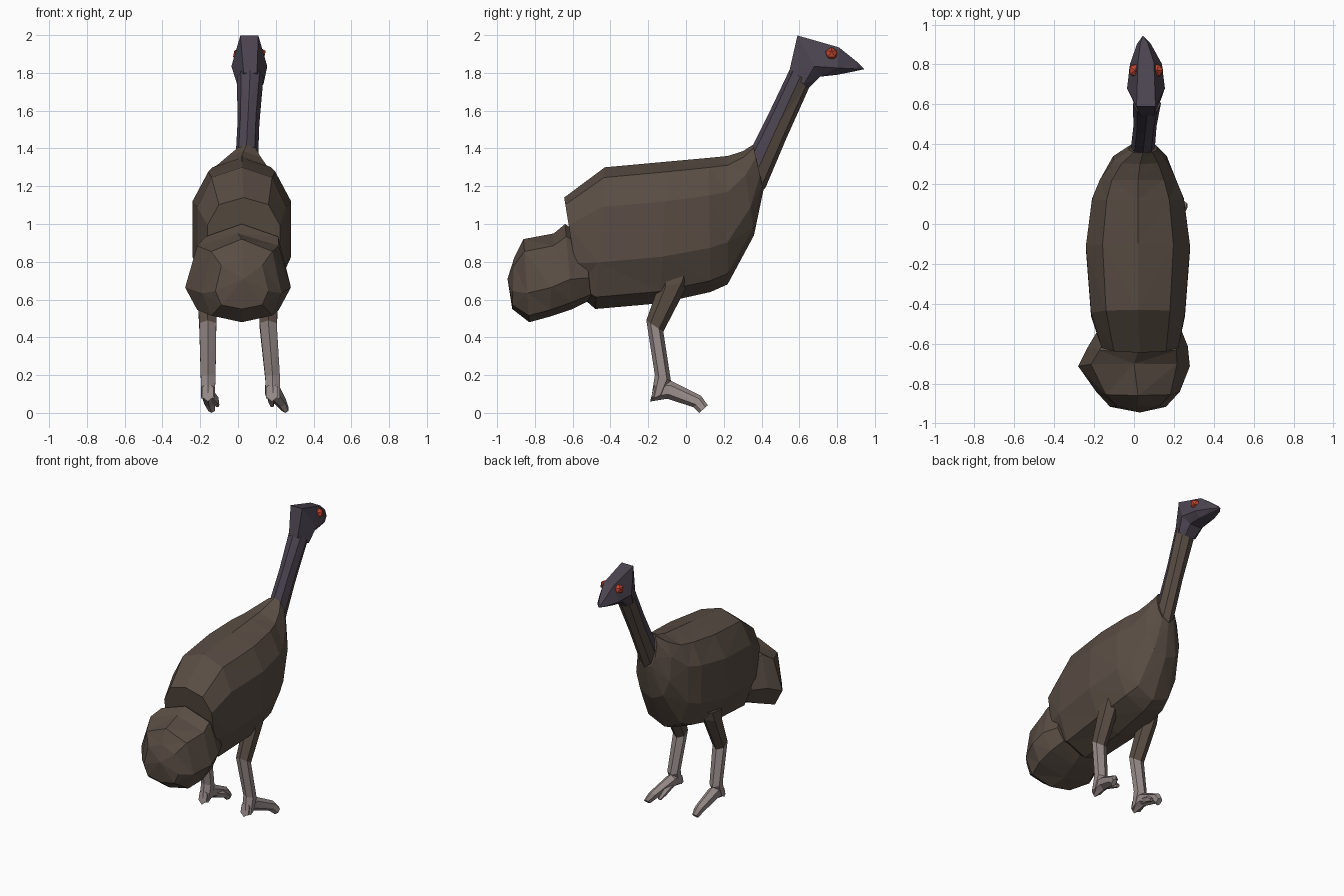
import bpy, bmesh, math
from mathutils import Vector

if "Cube" in bpy.data.objects:
    bpy.data.objects.remove(bpy.data.objects["Cube"])


def material(name, r, g, b):
    m = bpy.data.materials.new(name)
    m.diffuse_color = (r, g, b, 1)
    m.use_nodes = True
    m.node_tree.nodes["Principled BSDF"].inputs["Base Color"].default_value = m.diffuse_color
    return m


BROWN = material("feather_brown", 0.1, 0.074, 0.057)
PURPLE = material("skin_purple", 0.072, 0.058, 0.082)
GREY = material("leg_grey", 0.31, 0.26, 0.25)
RED = material("eye_red", 0.55, 0.06, 0.03)


def loft(name, rings, mats, n=8, waist=0.5, tip=None, pick=None, power=1.0, flat=False):
    """Skin tilted rings: (top y, top z, bottom y, bottom z, centre x, half width).
    power < 1 makes the section boxier; flat puts a flat side on top."""
    bm = bmesh.new()
    loops = []
    phase = math.pi / n if flat else 0
    for yt, zt, yb, zb, cx, hw in rings:
        top, bot = Vector((cx, yt, zt)), Vector((cx, yb, zb))
        mid = top.lerp(bot, waist)
        loop = []
        for i in range(n):
            a = 2 * math.pi * i / n + phase
            c, s = math.cos(a) / math.cos(phase), math.sin(a)
            c, s = (math.copysign(abs(v) ** power, v) for v in (c, s))
            p = mid + ((top - mid) * c if c > 0 else (bot - mid) * -c)
            p.x += hw * s
            loop.append(bm.verts.new(p))
        loops.append(loop)
    for j in range(len(loops) - 1):
        for i in range(n):
            k = (i + 1) % n
            f = bm.faces.new((loops[j][i], loops[j][k], loops[j + 1][k], loops[j + 1][i]))
            f.material_index = pick(j, i) if pick else 0
    bm.faces.new(loops[0])
    if tip:
        t = bm.verts.new(tip)
        for i in range(n):
            bm.faces.new((loops[-1][i], loops[-1][(i + 1) % n], t))
    else:
        bm.faces.new(loops[-1])
    bmesh.ops.recalc_face_normals(bm, faces=bm.faces)
    bmesh.ops.triangulate(bm, faces=bm.faces)
    me = bpy.data.meshes.new(name)
    bm.to_mesh(me)
    bm.free()
    for m in mats:
        me.materials.append(m)
    ob = bpy.data.objects.new(name, me)
    bpy.context.collection.objects.link(ob)
    return ob


# Body with a flat rump
loft("body", [
    (-0.645, 1.14, -0.56, 0.62, 0.03, 0.20),
    (-0.43, 1.30, -0.48, 0.55, 0.02, 0.245),
    (-0.10, 1.33, -0.14, 0.58, 0.02, 0.272),
    (0.12, 1.35, 0.13, 0.64, 0.02, 0.24),
    (0.22, 1.36, 0.22, 0.68, 0.02, 0.20),
    (0.30, 1.385, 0.36, 0.94, 0.03, 0.14),
    (0.355, 1.42, 0.41, 1.18, 0.045, 0.072),
], [BROWN], n=10, power=0.8, waist=0.46)

# Neck, with bare skin along its back
loft("neck", [
    (0.30, 1.36, 0.35, 1.12, 0.045, 0.07),
    (0.355, 1.42, 0.42, 1.19, 0.045, 0.06),
    (0.45, 1.61, 0.53, 1.45, 0.055, 0.058),
    (0.55, 1.82, 0.66, 1.74, 0.065, 0.07),
], [BROWN, PURPLE], pick=lambda j, i: int(j >= 1 and i in (0, 1, 6, 7)))

# Head tapering to the beak
loft("head", [
    (0.545, 1.80, 0.65, 1.72, 0.065, 0.07),
    (0.59, 1.998, 0.71, 1.78, 0.06, 0.095),
    (0.81, 1.935, 0.80, 1.79, 0.06, 0.08),
    (0.91, 1.855, 0.90, 1.81, 0.05, 0.035),
], [PURPLE], n=6, waist=0.75, tip=(0.045, 0.945, 1.82), flat=True)

# Drooping tail plumage
loft("tail", [
    (-0.54, 0.93, -0.50, 0.60, 0.03, 0.20),
    (-0.64, 1.00, -0.60, 0.55, 0.02, 0.25),
    (-0.70, 0.95, -0.72, 0.51, 0.0, 0.28),
    (-0.86, 0.92, -0.83, 0.48, 0.02, 0.21),
    (-0.91, 0.82, -0.92, 0.55, 0.02, 0.14),
], [BROWN], waist=0.65, tip=(0.03, -0.945, 0.71), power=0.75)

# Eyes
for side, x in (("left", 0.006), ("right", 0.114)):
    bpy.ops.mesh.primitive_ico_sphere_add(subdivisions=1, radius=0.036, location=(x, 0.77, 1.9))
    bpy.context.object.name = side + "_eye"
    bpy.context.object.data.materials.append(RED)

# Legs: thigh, shank, foot and inner toe
for side, s, lean in (("left", -1, 0.0), ("right", 1, 1.0)):
    def ring(yt, zt, yb, zb, x, hw, splay=0.0):
        return (yt, zt, yb, zb, s * x + splay * lean, hw)

    knee = (-0.21, 0.49, -0.12, 0.43, 0.16, 0.052)
    loft(side + "_thigh", [
        ring(-0.16, 0.74, 0.05, 0.76, 0.16, 0.06),
        ring(-0.15, 0.66, 0.02, 0.70, 0.165, 0.06),
        ring(*knee),
    ], [BROWN], n=6)
    loft(side + "_shank", [
        ring(*knee),
        ring(-0.165, 0.20, -0.08, 0.17, 0.158, 0.045, 0.025),
        ring(-0.185, 0.07, -0.12, 0.10, 0.16, 0.042, 0.025),
    ], [GREY], n=6)
    loft(side + "_foot", [
        ring(-0.165, 0.16, -0.19, 0.06, 0.16, 0.036, 0.02),
        ring(-0.08, 0.17, -0.10, 0.075, 0.16, 0.042, 0.02),
        ring(0.08, 0.09, 0.04, 0.03, 0.15, 0.032, 0.075),
        ring(0.115, 0.04, 0.07, 0.0, 0.14, 0.02, 0.11),
    ], [GREY], n=6)
    loft(side + "_inner_toe", [
        ring(-0.10, 0.14, -0.10, 0.08, 0.16, 0.03, 0.02),
        ring(0.0, 0.10, -0.01, 0.05, 0.125, 0.022, 0.05),
        ring(0.06, 0.05, 0.04, 0.03, 0.11, 0.012, 0.07),
    ], [GREY], n=5)
